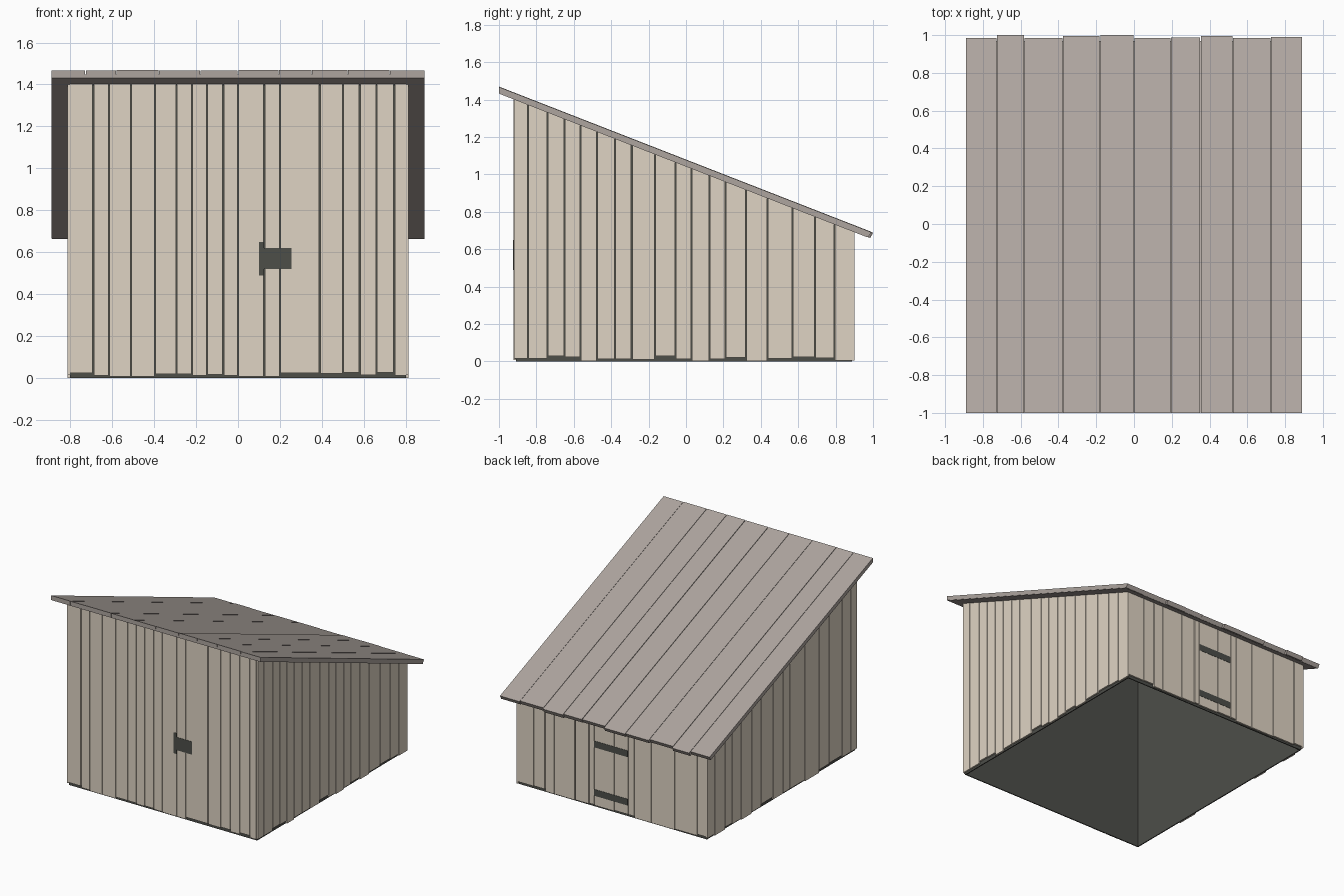
import bpy
import bmesh
import random

random.seed(4)

cube = bpy.data.objects.get("Cube")
if cube:
    bpy.data.objects.remove(cube, do_unlink=True)


def material(name, hex_colour):
    """Flat material from an sRGB hex string, stored as linear values."""
    srgb = [int(hex_colour[i:i + 2], 16) / 255 for i in (0, 2, 4)]
    linear = [((c + 0.055) / 1.055) ** 2.4 for c in srgb] + [1.0]
    mat = bpy.data.materials.new(name)
    mat.use_nodes = True
    mat.diffuse_color = linear
    shader = mat.node_tree.nodes["Principled BSDF"]
    shader.inputs["Base Color"].default_value = linear
    shader.inputs["Roughness"].default_value = 0.9
    return mat


pale_wood = material("pale wall wood", "dfd4c4")
roof_wood = material("grey roof wood", "aea59f")
dark_metal = material("dark frame and metal", "4d4e49")

SLOPE = 0.39
BOARD = 0.012     # wall board thickness
HALF_X, FRONT, BACK = 0.8, -0.91, 0.888


def roof_line(offset):
    """Height of the sloping roof underside at depth y, plus an offset."""
    return lambda y: 1.434 - SLOPE * (y + 1) + offset


def flat(z):
    return lambda y: z


def add_slab(bm, x0, x1, y0, y1, low, high, lean=0.0):
    """Six-sided block whose bottom and top heights depend on y."""
    ring = ((x0, y0), (x1, y0), (x1, y1), (x0, y1))
    bottom = []
    for x, y in ring:
        yb = y - lean if y == y1 else y
        bottom.append(bm.verts.new((x, yb, low(yb))))
    top = [bm.verts.new((x, y, high(y))) for x, y in ring]
    bm.faces.new(bottom[::-1])
    bm.faces.new(top)
    for i in range(4):
        j = (i + 1) % 4
        bm.faces.new((bottom[i], bottom[j], top[j], top[i]))


def finish(name, bm, mat):
    bmesh.ops.recalc_face_normals(bm, faces=bm.faces)
    mesh = bpy.data.meshes.new(name)
    bm.to_mesh(mesh)
    bm.free()
    mesh.materials.append(mat)
    obj = bpy.data.objects.new(name, mesh)
    bpy.context.collection.objects.link(obj)
    return obj


def block(name, mat, *args):
    bm = bmesh.new()
    add_slab(bm, *args)
    return finish(name, bm, mat)


def spans(edges, gap):
    """Board extents between successive seams, with a gap at each seam."""
    for i, (a, b) in enumerate(zip(edges, edges[1:])):
        yield (a + (gap / 2 if i else 0),
               b - (gap / 2 if i < len(edges) - 2 else 0))


def wall(name, edges, feet, side, along_x):
    """Row of boards with uneven feet; side holds the wall's two faces."""
    bm = bmesh.new()
    for i, (a, b) in enumerate(spans(edges, 0.0055)):
        extents = (a, b, *side) if along_x else (*side, a, b)
        foot = feet[i % len(feet)] / 1000
        add_slab(bm, *extents, flat(foot), roof_line(-0.002))
    return finish(name, bm, pale_wood)


# Dark inner shell, open underneath, seen through the seams
SKIN = 0.008
shell = bmesh.new()
for x0, x1, y0, y1 in (
        (-HALF_X, HALF_X, FRONT, FRONT + SKIN),
        (-HALF_X, HALF_X, BACK - SKIN, BACK),
        (-HALF_X, SKIN - HALF_X, FRONT, BACK),
        (HALF_X - SKIN, HALF_X, FRONT, BACK)):
    add_slab(shell, x0, x1, y0, y1, flat(0), roof_line(-0.002))
finish("inner_shell", shell, dark_metal)

# Board seams of each wall, and foot heights in thousandths
EDGE = HALF_X + BOARD
front_seams = [-HALF_X, -.69, -.615, -.51, -.395, -.293, -.22, -.148, -.07, 0,
               .125, .2, .39, .5, .58, .66, .745, HALF_X]
back_seams = [-HALF_X, -.725, -.535, -.335, -.19, -.14, -.02, .15, .195, .315,
              .49, .57, .665, HALF_X]
y_start, y_end = FRONT - BOARD / 2, BACK + BOARD
right_seams = [y_start, -.845, -.74, -.65, -.565, -.475, -.38, -.29, -.165,
               -.055, .03, .125, .21, .32, .435, .57, .69, .795, y_end]
left_seams = [y_start, -.84, -.74, -.58, -.46, -.285, -.1, -.025, .1, .245,
              .36, .49, .6, .68, .81, y_end]
front_feet = [25, 14, 8, 8, 20, 20, 14, 18, 12, 9, 9, 25, 22, 28, 15, 28, 13]
side_feet = [15, 15, 30, 25, 2, 14, 14, 10, 30, 12, 2, 12, 20, 3, 16, 24, 18, 5]

wall("front_wall", front_seams, front_feet, (FRONT - BOARD, FRONT), True)
wall("back_wall", back_seams, front_feet, (BACK, BACK + BOARD), True)
wall("side_wall_plus_x", right_seams, side_feet, (HALF_X, EDGE), False)
wall("side_wall_minus_x", left_seams, side_feet, (-EDGE, -HALF_X), False)

# Latch on the front door
face = FRONT - BOARD
block("latch_plate", dark_metal, .12, .255, face - .002, face,
      flat(.52), flat(.62))
block("latch_strip", dark_metal, .1, .125, face - .002, face,
      flat(.49), flat(.65))

# Strap hinges on the back hatch
face = BACK + BOARD
for label, z in (("lower", .088), ("upper", .46)):
    block(label + "_hatch_strap", dark_metal, -.135, .15, face, face + .002,
          flat(z), flat(z + .05))

# Roof boards with slightly uneven lower ends, over a thin lining
roof_seams = [-.89, -.727, -.58, -.378, -.18, 0, .195, .352, .523, .723, .89]
back_ends = [.985, 1, .985, .995, 1, .985, .988, .996, .985, .99]
bm = bmesh.new()
for (a, b), end in zip(spans(roof_seams, 0.003), back_ends):
    lift = random.uniform(0.033, 0.036)
    add_slab(bm, a, b, -1, end, roof_line(0), roof_line(lift), 0.015)
finish("roof_boards", bm, roof_wood)
block("roof_lining", roof_wood, -.887, .887, -.998, .968,
      roof_line(-0.002), roof_line(0.015))
